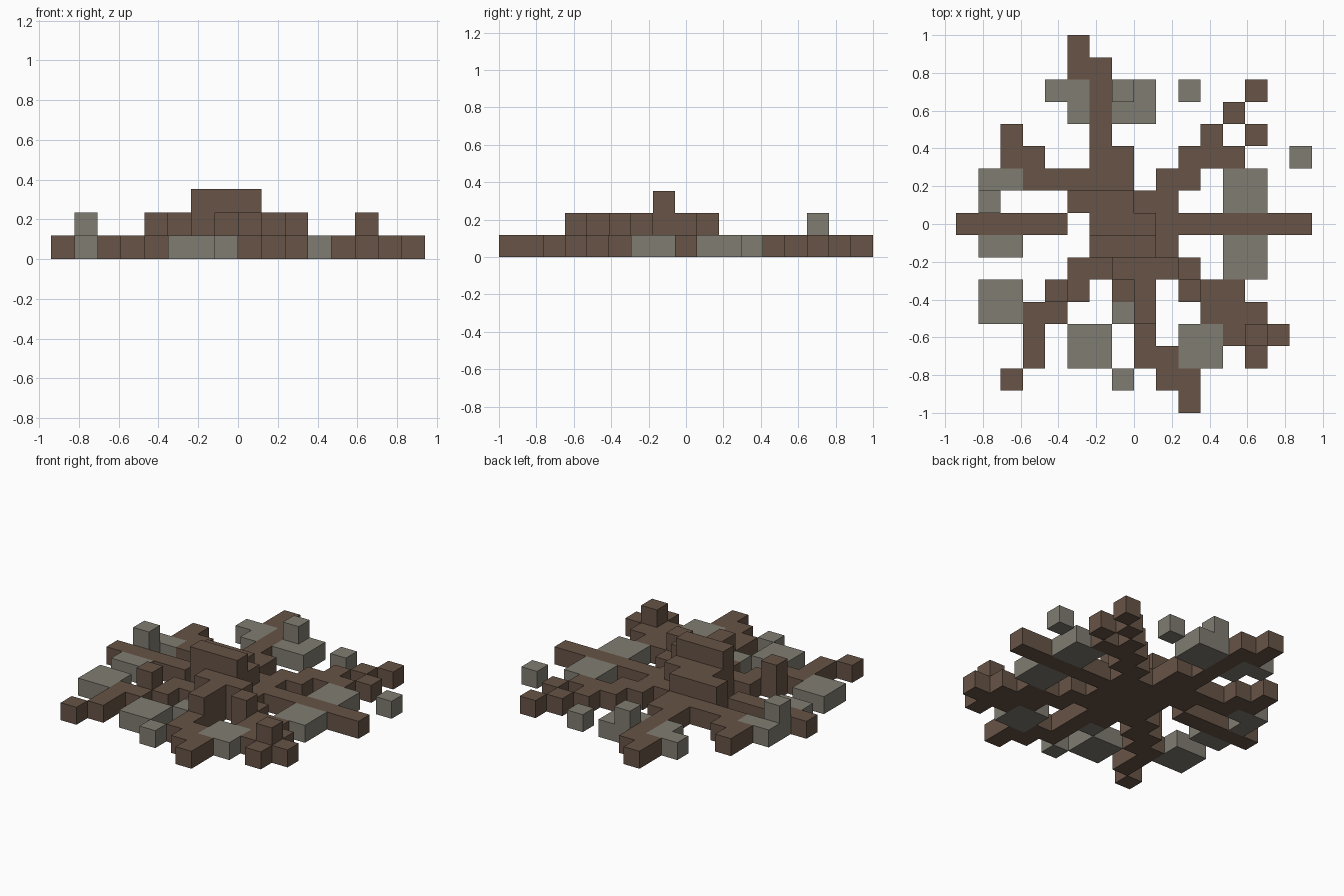
import bpy, bmesh
from mathutils import Vector

if "Cube" in bpy.data.objects:
    bpy.data.objects.remove(bpy.data.objects["Cube"], do_unlink=True)

S = 2 / 17                         # block size
ORIGIN = Vector((-8, -8.5, 0))     # front right corner of the grid, in blocks


def material(name, rgb):
    m = bpy.data.materials.new(name)
    m.use_nodes = True
    m.diffuse_color = (*rgb, 1)
    bsdf = m.node_tree.nodes["Principled BSDF"]
    bsdf.inputs["Base Color"].default_value = (*rgb, 1)
    bsdf.inputs["Roughness"].default_value = 0.9
    return m


def box(col, row, width=1, depth=1, layer=0):
    """Blocks of a rectangle, one layer thick."""
    return {(col + i, row + j, layer) for i in range(width) for j in range(depth)}


def walk(col, row, steps):
    """Blocks passed by a path that goes step by step in compass directions."""
    path = box(col, row)
    for step in steps.split():
        col += ("E" in step) - ("W" in step)
        row += ("N" in step) - ("S" in step)
        path |= box(col, row)
    return path


def mirror(blocks):
    """Mirror blocks across the axis of the back roots."""
    return {(13 - c, r, z) for c, r, z in blocks}


brown = material("brown_wood", (0.136, 0.087, 0.061))
gray = material("gray_stone", (0.216, 0.202, 0.165))
wood, stone = {}, {}

# Central mound in three layers
wood["core"] = box(5, 6, 6) | box(6, 7, 4, 2) | box(5, 9, 5) | box(5, 10, 3)
wood["core_upper"] = box(7, 6, 3, 1, 1) | box(6, 7, 3, 2, 1) | box(5, 9, 3, 1, 1)
wood["crest"] = box(6, 7, 3, 1, 2)

# Roots: straight to the sides, stepped to the corners
wood["right_root"] = box(0, 8, 5)
wood["left_root"] = box(10, 8, 6)
wood["back_root"] = box(7, 11) | walk(6, 11, "N N N N W N")
wood["back_right_root"] = walk(4, 10, "W N W N")
wood["back_left_root"] = mirror(wood["back_right_root"]) | walk(12, 11, "NE NW NE")
wood["front_root"] = box(7, 5) | walk(8, 5, "S S S E S E S")
wood["front_right_root"] = walk(5, 5, "W S W S S SW")
wood["front_left_root"] = box(13, 2).union(*(box(10 + i, 5 - i, 3) for i in range(3)))

# Raised blocks on the front roots
wood["front_root"] |= box(8, 4, 1, 2, 1)
wood["front_right_root"] |= box(4, 5, layer=1)
wood["front_left_root"] |= box(10, 5, layer=1) | box(13, 3, layer=1)

# Stones lying between the roots
stone["back_stones"] = box(4, 14, 2) | box(5, 13) | box(7, 13, 2, 2) | box(10, 14)
stone["back_stones"] |= box(7, 14, layer=1)
stone["left_stones"] = box(12, 6, 2, 2) | box(12, 9, 2, 2) | box(15, 11)
stone["right_stones"] = box(1, 4, 2, 2) | box(1, 7, 2) | box(1, 9) | box(1, 10, 2)
stone["right_stones"] |= box(1, 9, layer=1)
stone["front_stones"] = box(5, 2, 2, 2) | box(10, 2, 2, 2) | box(7, 1) | box(7, 4)

filled = set().union(*wood.values(), *stone.values())


def build(name, blocks, mat):
    """Make one part from its blocks, leaving out faces hidden between blocks."""
    bm = bmesh.new()
    for block in sorted(blocks):
        centre = ORIGIN + Vector(block) + Vector((0.5, 0.5, 0.5))
        for axis in range(3):
            for sign in (-1, 1):
                n, u = Vector(), Vector()
                n[axis], u[(axis + 1) % 3] = sign, 1
                if tuple(int(a + b) for a, b in zip(block, n)) in filled:
                    continue
                v = n.cross(u)
                bm.faces.new([bm.verts.new((centre + (n + side) / 2) * S)
                              for side in (-u - v, u - v, u + v, v - u)])
    bmesh.ops.remove_doubles(bm, verts=bm.verts, dist=0.001)
    mesh = bpy.data.meshes.new(name)
    bm.to_mesh(mesh)
    bm.free()
    mesh.materials.append(mat)
    bpy.context.collection.objects.link(bpy.data.objects.new(name, mesh))


for parts, mat in ((wood, brown), (stone, gray)):
    for name, blocks in parts.items():
        build(name, blocks, mat)
